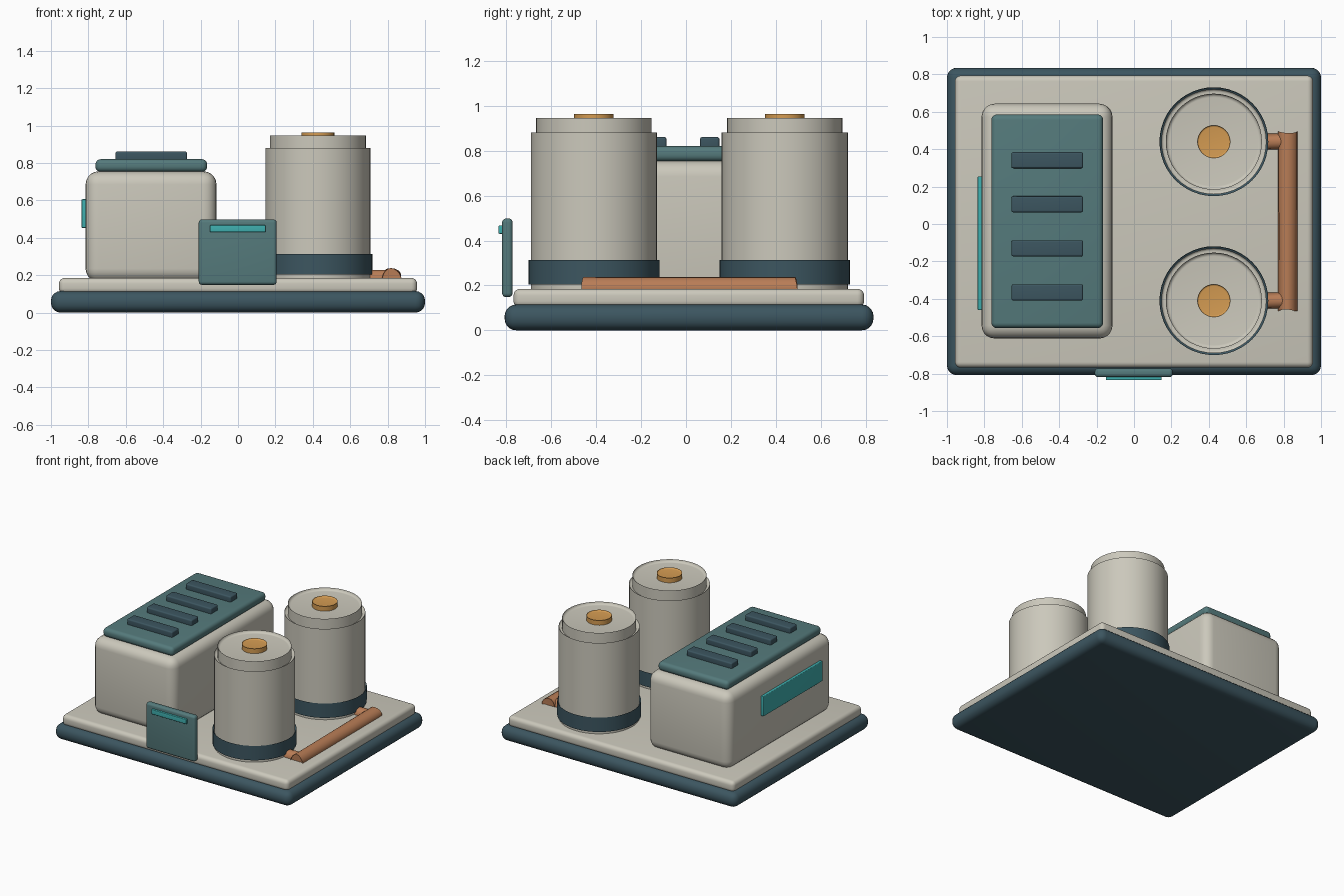
import bpy, bmesh, math
from mathutils import Matrix, Vector

if "Cube" in bpy.data.objects:
    bpy.data.objects.remove(bpy.data.objects["Cube"])


def material(name, rgb):
    m = bpy.data.materials.new(name)
    m.diffuse_color = (*rgb, 1)
    m.use_nodes = True
    m.node_tree.nodes["Principled BSDF"].inputs["Base Color"].default_value = m.diffuse_color
    return m


CREAM = material("cream", (0.60, 0.58, 0.50))
DARK = material("dark_slate", (0.045, 0.092, 0.117))
TEAL = material("teal", (0.09, 0.195, 0.20))
GLOW = material("bright_teal", (0.05, 0.43, 0.43))
AMBER = material("amber", (0.66, 0.33, 0.085))
COPPER = material("copper", (0.485, 0.205, 0.093))


def finish(name, bm, mat, bevel, edges):
    if bevel:
        bmesh.ops.bevel(bm, geom=edges, offset=bevel, segments=5,
                        profile=0.5, affect='EDGES', clamp_overlap=True)
    mesh = bpy.data.meshes.new(name)
    bm.to_mesh(mesh)
    bm.free()
    mesh.materials.append(mat)
    ob = bpy.data.objects.new(name, mesh)
    bpy.context.collection.objects.link(ob)
    bpy.ops.object.select_all(action='DESELECT')
    ob.select_set(True)
    bpy.context.view_layer.objects.active = ob
    bpy.ops.object.shade_smooth_by_angle(angle=math.radians(35))
    return ob


def box(name, x, y, z, mat, bevel):
    """Rounded box from (min, max) ranges."""
    bm = bmesh.new()
    bmesh.ops.create_cube(bm, size=1)
    for v in bm.verts:
        v.co = Vector([(lo + hi) / 2 + c * (hi - lo) for c, (lo, hi) in zip(v.co, (x, y, z))])
    return finish(name, bm, mat, bevel, bm.edges[:])


def rod(name, start, end, r, mat, bevel, sides=48):
    """Cylinder between two points with rounded rims."""
    a, b = Vector(start), Vector(end)
    bm = bmesh.new()
    bmesh.ops.create_cone(bm, cap_ends=True, segments=sides, radius1=r, radius2=r, depth=(b - a).length)
    rims = [e for e in bm.edges if abs(e.verts[0].co.z - e.verts[1].co.z) < 1e-5]
    rot = (b - a).to_track_quat('Z', 'Y').to_matrix().to_4x4()
    bm.transform(Matrix.Translation((a + b) / 2) @ rot)
    return finish(name, bm, mat, bevel, rims)


# Base slab and deck
box("base_slab", (-1, 1), (-0.808, 0.835), (0, 0.115), DARK, 0.052)
box("deck_plate", (-0.957, 0.957), (-0.768, 0.793), (0.10, 0.185), CREAM, 0.03)

# Machine housing with vented lid
box("housing", (-0.815, -0.115), (-0.612, 0.643), (0.165, 0.755), CREAM, 0.07)
box("housing_lid", (-0.762, -0.165), (-0.556, 0.585), (0.752, 0.82), TEAL, 0.028)
for i in range(4):
    y = 0.341 - 0.2355 * i
    box(f"vent_slat_{i + 1}", (-0.655, -0.272), (y - 0.043, y + 0.043), (0.81, 0.861), DARK, 0.01)
box("side_light_panel", (-0.836, -0.805), (-0.46, 0.255), (0.453, 0.606), GLOW, 0.005)

# Front control panel
box("control_panel", (-0.21, 0.207), (-0.819, -0.772), (0.148, 0.498), TEAL, 0.018)
box("control_panel_strip", (-0.15, 0.147), (-0.835, -0.812), (0.43, 0.467), GLOW, 0.005)

# Two tanks, each with a feed stub
X = 0.427
for side, y in (("back", 0.44), ("front", -0.41)):
    rod(f"{side}_tank", (X, y, 0.17), (X, y, 0.864), 0.281, CREAM, 0.016)
    rod(f"{side}_tank_collar", (X, y, 0.218), (X, y, 0.30), 0.291, DARK, 0.014)
    rod(f"{side}_tank_cap", (X, y, 0.85), (X, y, 0.926), 0.257, CREAM, 0.02)
    rod(f"{side}_tank_button", (X, y, 0.915), (X, y, 0.953), 0.088, AMBER, 0.01)
    rod(f"{side}_pipe_stub", (0.66, y, 0.185), (0.82, y, 0.185), 0.043, COPPER, 0.008, 16)

# Pipe joining the tanks
rod("connecting_pipe", (0.82, -0.456, 0.187), (0.82, 0.486, 0.187), 0.051, COPPER, 0.01, 16)
